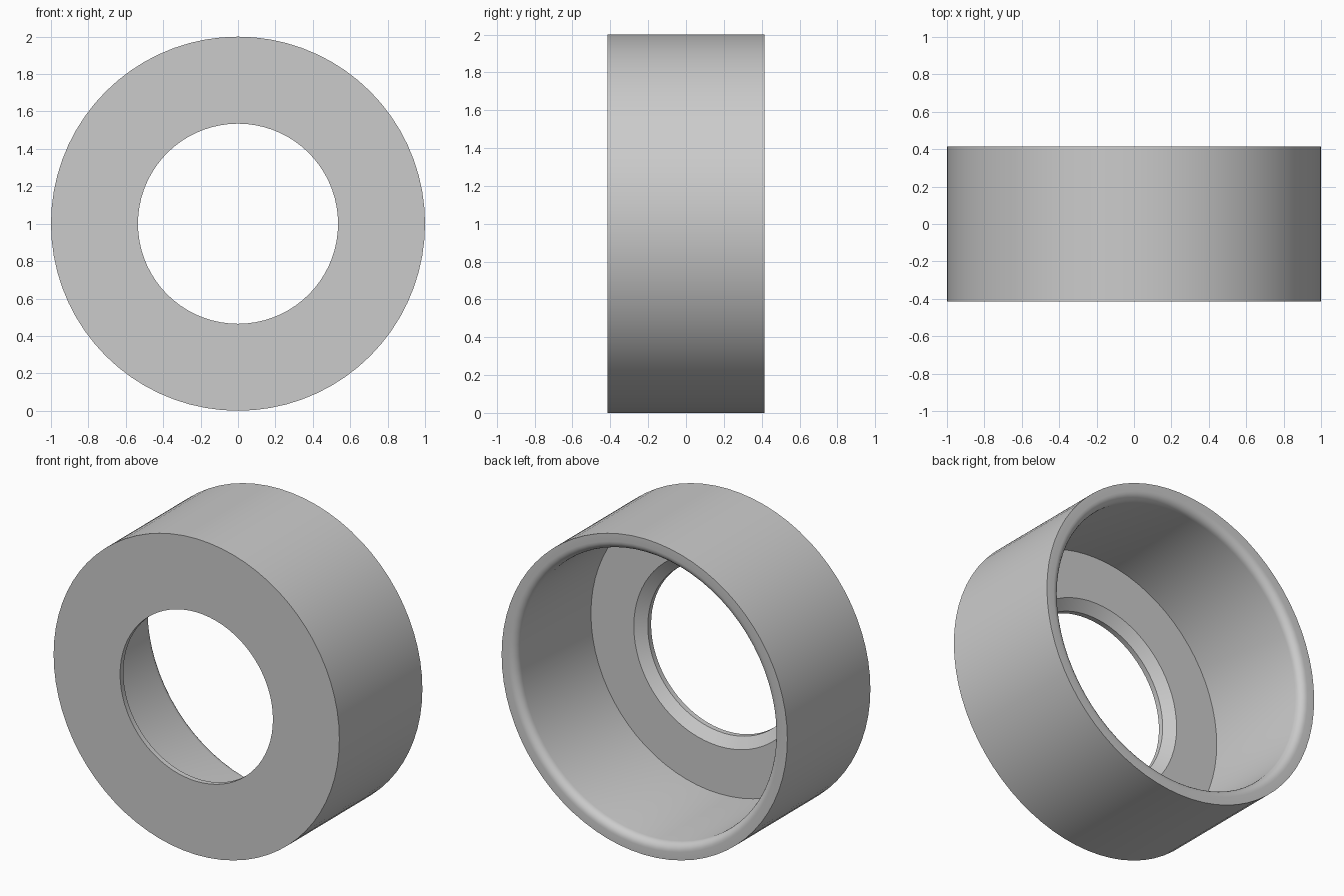
import bpy
import bmesh
import math
from mathutils import Vector

cube = bpy.data.objects.get("Cube")
if cube:
    bpy.data.objects.remove(cube, do_unlink=True)

# Single plain grey
grey = bpy.data.materials.new("plain_grey")
grey.use_nodes = True
colour = (0.6, 0.6, 0.6, 1.0)
grey.diffuse_color = colour
grey.node_tree.nodes["Principled BSDF"].inputs["Base Color"].default_value = colour

SEGMENTS = 72
HALF_DEPTH = 0.415
OUTER, INNER, HOLE = 1.0, 0.9, 0.535
FLOOR = -0.335
FILLET = 0.05

# Cross-section as (radius, y): front plate, outer wall, then the rounded rim
profile = [(HOLE, -HALF_DEPTH), (OUTER, -HALF_DEPTH), (OUTER, HALF_DEPTH)]
STEPS = 6
for i in range(STEPS + 1):
    a = math.radians(90) * (1 + i / STEPS)
    profile.append((INNER + FILLET + FILLET * math.cos(a),
                    HALF_DEPTH - FILLET + FILLET * math.sin(a)))

# Inner wall down to the floor, then the chamfer around the hole
profile += [(INNER, FLOOR), (0.6, FLOOR), (HOLE, -0.382)]

# Revolve the closed section around the front-to-back axis
bm = bmesh.new()
verts = [bm.verts.new((r, y, 0)) for r, y in profile]
edges = [bm.edges.new((v, verts[(i + 1) % len(verts)])) for i, v in enumerate(verts)]
bmesh.ops.spin(bm, geom=verts + edges, cent=Vector((0, 0, 0)), axis=Vector((0, 1, 0)),
               angle=math.tau, steps=SEGMENTS, use_merge=True)
bmesh.ops.remove_doubles(bm, verts=bm.verts[:], dist=1e-4)
bmesh.ops.recalc_face_normals(bm, faces=bm.faces[:])
mesh = bpy.data.meshes.new("ring_housing")
bm.to_mesh(mesh)
bm.free()
mesh.materials.append(grey)

housing = bpy.data.objects.new("ring_housing", mesh)
housing.location.z = OUTER
bpy.context.collection.objects.link(housing)

# Smooth round surfaces with crisp edges
bpy.ops.object.select_all(action='DESELECT')
housing.select_set(True)
bpy.context.view_layer.objects.active = housing
bpy.ops.object.shade_smooth_by_angle(angle=math.radians(30))
